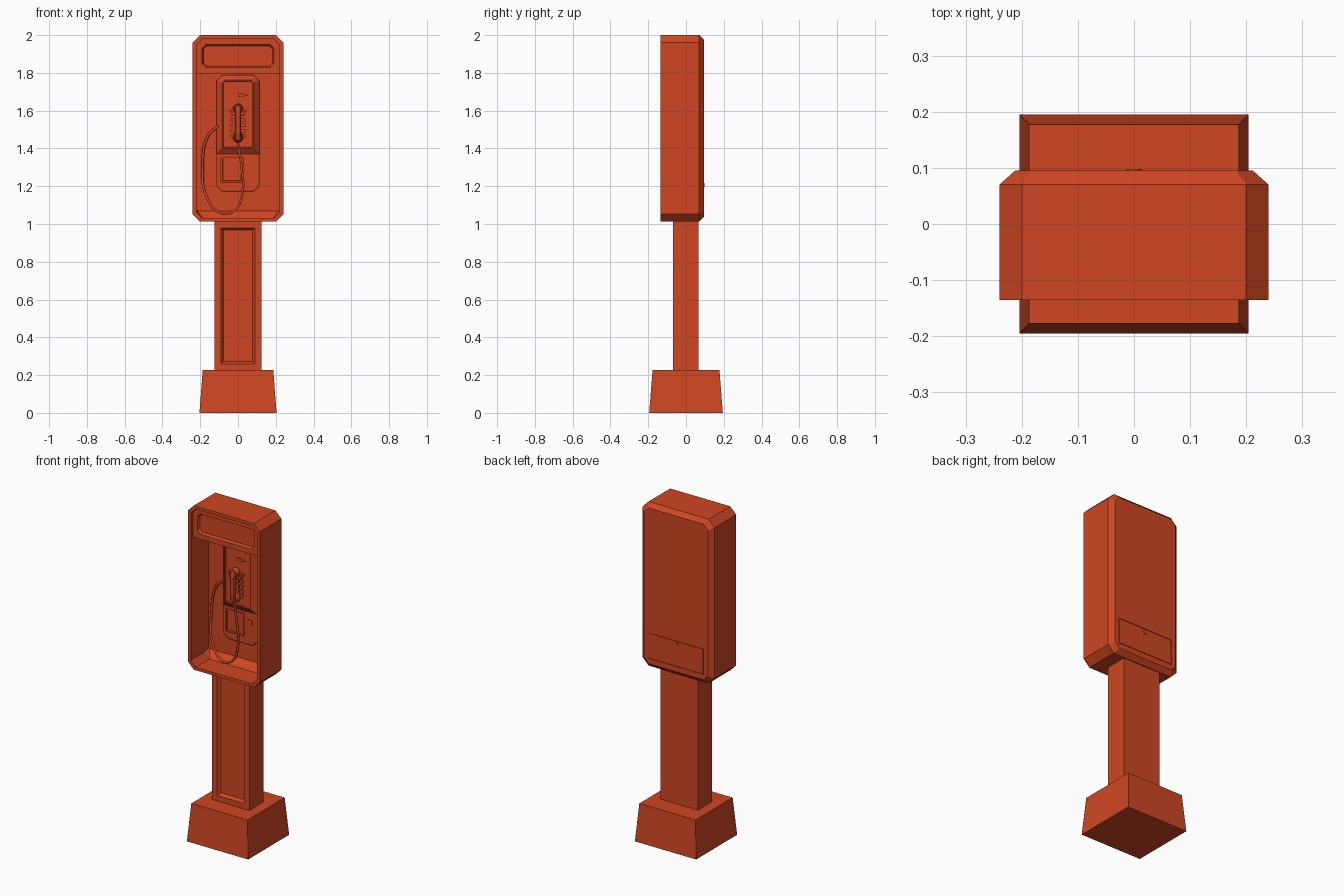
import bpy, bmesh
from mathutils import Matrix, Vector

cube = bpy.data.objects.get("Cube")
if cube:
    bpy.data.objects.remove(cube, do_unlink=True)

paint = bpy.data.materials.new("orange_red_paint")
paint.use_nodes = True
COLOR = (0.62, 0.062, 0.016, 1)
paint.diffuse_color = COLOR
paint.node_tree.nodes["Principled BSDF"].inputs["Base Color"].default_value = COLOR


def finish(name, bm):
    """Clean a bmesh and turn it into a painted object."""
    bmesh.ops.remove_doubles(bm, verts=bm.verts, dist=1e-5)
    bmesh.ops.recalc_face_normals(bm, faces=bm.faces)
    mesh = bpy.data.meshes.new(name)
    bm.to_mesh(mesh)
    bm.free()
    mesh.materials.append(paint)
    obj = bpy.data.objects.new(name, mesh)
    bpy.context.collection.objects.link(obj)
    return obj


def ring(y, x0, x1, z0, z1, top=0, bottom=0):
    """Rectangle facing the front, with cut top and bottom corners."""
    t, b = top, bottom
    pts = [(x0 + b, z0), (x1 - b, z0), (x1, z0 + b), (x1, z1 - t),
           (x1 - t, z1), (x0 + t, z1), (x0, z1 - t), (x0, z0 + b)]
    return [Vector((x, y, z)) for x, z in pts]


def loft(name, rings):
    """Skin successive rings and cap both ends."""
    bm = bmesh.new()
    loops = [[bm.verts.new(p) for p in r] for r in rings]
    for a, b in zip(loops, loops[1:]):
        for i in range(len(a)):
            j = (i + 1) % len(a)
            bm.faces.new((a[i], a[j], b[j], b[i]))
    bm.faces.new(loops[0])
    bm.faces.new(loops[-1])
    return finish(name, bm)


def plate(name, y0, y1, x0, x1, z0, z1, cut=0):
    return loft(name, [ring(y, x0, x1, z0, z1, cut, cut) for y in (y0, y1)])


def disc(name, x, y, z, radius, depth, taper=1.0):
    """Round part whose axis runs front to back."""
    bm = bmesh.new()
    bmesh.ops.create_cone(bm, cap_ends=True, segments=16, radius1=radius,
                          radius2=radius * taper, depth=depth)
    bm.transform(Matrix.Translation((x, y, z)) @ Matrix.Rotation(1.5708, 4, 'X'))
    return finish(name, bm)


# Tapered foot
bm = bmesh.new()
bmesh.ops.create_cube(bm, size=1)
for v in bm.verts:
    top = v.co.z > 0
    v.co = Vector((v.co.x * (0.374 if top else 0.408),
                   v.co.y * (0.354 if top else 0.39), 0.226 if top else 0))
finish("foot", bm)

# Post with recessed front panel
loft("post", [
    ring(0.065, -0.125, 0.125, 0.22, 1.02),
    ring(-0.07, -0.125, 0.125, 0.22, 1.02),
    ring(-0.07, -0.09, 0.09, 0.26, 0.98),
    ring(-0.052, -0.076, 0.076, 0.272, 0.968)])

# Hollow housing: chamfered back with service door groove, rim, cavity
door = (-0.185, 0.185, 1.07, 1.225)


def grow(y, d):
    return ring(y, door[0] - d, door[1] + d, door[2] - d, door[3] + d)


loft("housing", [
    grow(0.095, -0.004), grow(0.091, -0.004), grow(0.091, 0), grow(0.095, 0),
    ring(0.095, -0.212, 0.212, 1.038, 1.975, 0.03, 0.03),
    ring(0.07, -0.24, 0.24, 1.012, 2.0, 0.04, 0.04),
    ring(-0.135, -0.24, 0.24, 1.012, 2.0, 0.04, 0.04),
    ring(-0.135, -0.22, 0.22, 1.03, 1.982, 0.033, 0.033),
    ring(-0.005, -0.22, 0.22, 1.03, 1.982, 0.033, 0.033),
    ring(0.035, -0.22, 0.22, 1.07, 1.982, 0.033, 0.005)])
disc("service_lock", 0, 0.095, 1.205, 0.013, 0.006)

# Header with recessed sign
loft("header", [
    ring(0.04, -0.22, 0.22, 1.797, 1.982, 0.033),
    ring(-0.115, -0.22, 0.22, 1.797, 1.982, 0.033),
    ring(-0.115, -0.19, 0.19, 1.828, 1.95, 0.02, 0.02),
    ring(-0.1, -0.182, 0.182, 1.836, 1.942, 0.016, 0.016)])

# Phone body: bevelled upper block and shallow lower block
loft("phone_upper", [
    ring(0.038, -0.113, 0.113, 1.365, 1.79, 0.03),
    ring(0.022, -0.113, 0.113, 1.365, 1.79, 0.03),
    ring(-0.005, -0.086, 0.086, 1.40, 1.762, 0.015),
    ring(-0.005, -0.08, 0.08, 1.405, 1.756, 0.012),
    ring(-0.002, -0.078, 0.078, 1.407, 1.754, 0.011)])
loft("phone_lower", [
    ring(0.038, -0.113, 0.113, 1.17, 1.37, 0, 0.03),
    ring(0.022, -0.113, 0.113, 1.17, 1.37, 0, 0.03),
    ring(0.018, -0.106, 0.106, 1.178, 1.37, 0, 0.027)])
loft("coin_box_door", [
    ring(0.02, -0.092, 0.028, 1.217, 1.355),
    ring(0.01, -0.092, 0.028, 1.217, 1.355),
    ring(0.01, -0.082, 0.018, 1.227, 1.345),
    ring(0.015, -0.08, 0.016, 1.229, 1.343)])
plate("coin_return", 0.02, 0.013, 0.045, 0.085, 1.29, 1.325, 0.005)

# Keypad and pointed coin slot
for row in range(4):
    for col in (-1, 0, 1):
        x, z = col * 0.028, 1.465 + row * 0.029
        plate("keypad_button", 0, -0.01, x - 0.011, x + 0.011, z - 0.009, z + 0.009, 0.002)
slot = [(0.0, 1.69), (0.02, 1.692), (0.055, 1.682), (0.02, 1.672), (0.004, 1.675)]
loft("coin_slot", [[Vector((x, y, z)) for x, z in slot] for y in (0, -0.012)])

# Cradle hooks
plate("cradle", 0, -0.02, -0.035, 0.035, 1.572, 1.6, 0.006)
for s in (-1, 1):
    hook = [(0.022, 1.572), (0.034, 1.572), (0.046, 1.605), (0.036, 1.605)]
    loft("cradle_hook", [[Vector((s * x, y, z)) for x, z in hook] for y in (0, -0.035)])

# Handset: arched grip with round ends
side = [(-0.025, 1.44), (-0.048, 1.44), (-0.058, 1.48), (-0.058, 1.59),
        (-0.048, 1.63), (-0.025, 1.63), (-0.04, 1.585), (-0.04, 1.485)]
grip = loft("handset_grip", [[Vector((x, y, z)) for y, z in side] for x in (-0.016, 0.016)])
bevel = grip.modifiers.new("Bevel", 'BEVEL')
bevel.width = 0.005
for z, label in ((1.61, "earpiece"), (1.458, "mouthpiece")):
    disc(label, 0, -0.032, z, 0.027, 0.03, 0.8)


# Hanging cord
path = [(0, -0.035, 1.43), (0.02, -0.035, 1.29), (0.025, -0.035, 1.18),
        (-0.015, -0.035, 1.075), (-0.08, -0.03, 1.055), (-0.16, -0.01, 1.13),
        (-0.187, 0.015, 1.315), (-0.155, 0.02, 1.475), (-0.1, 0.018, 1.52)]
curve = bpy.data.curves.new("cord", 'CURVE')
curve.dimensions = '3D'
curve.bevel_depth = 0.007
curve.bevel_resolution = 1
curve.resolution_u = 4
curve.use_fill_caps = True
spline = curve.splines.new('BEZIER')
spline.bezier_points.add(len(path) - 1)
for point, co in zip(spline.bezier_points, path):
    point.co = co
    point.handle_left_type = point.handle_right_type = 'AUTO'
curve.materials.append(paint)
cord = bpy.data.objects.new("cord", curve)
bpy.context.collection.objects.link(cord)
bpy.ops.object.select_all(action='DESELECT')
cord.select_set(True)
bpy.context.view_layer.objects.active = cord
bpy.ops.object.convert(target='MESH')
